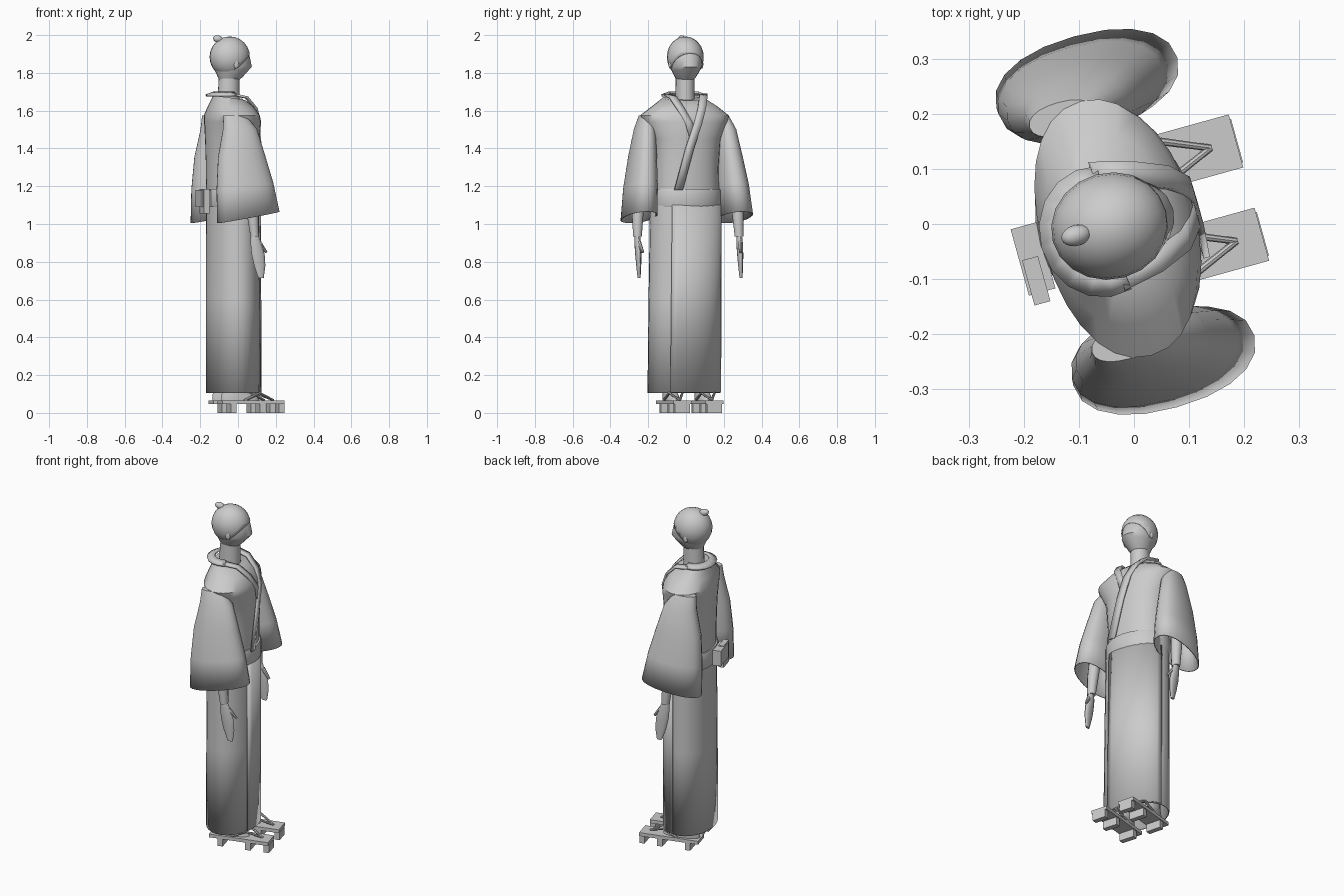
import bpy, bmesh, math
from mathutils import Matrix, Vector

# One flat colour for the whole figure
clay = bpy.data.materials.new("plain_grey")
clay.diffuse_color = (0.6, 0.6, 0.6, 1)

# The figure stands turned a little; parts are built facing +x, then placed
PLACE = Matrix.Translation((-0.03, 0, 0)) @ Matrix.Rotation(math.radians(15.5), 4, 'Z')


def finish(name, bm, thick=0.0, angle=40):
    bmesh.ops.recalc_face_normals(bm, faces=bm.faces[:])
    mesh = bpy.data.meshes.new(name)
    bm.to_mesh(mesh)
    bm.free()
    mesh.transform(PLACE)
    mesh.materials.append(clay)
    ob = bpy.data.objects.new(name, mesh)
    bpy.context.collection.objects.link(ob)
    if thick:
        mod = ob.modifiers.new("thickness", 'SOLIDIFY')
        mod.thickness = thick
        mod.offset = 0
    bpy.ops.object.select_all(action='DESELECT')
    ob.select_set(True)
    bpy.context.view_layer.objects.active = ob
    bpy.ops.object.shade_smooth_by_angle(angle=math.radians(angle))
    return ob


def loft(name, rings, n=20, power=2.0, arc=None, caps=(True, True), thick=0.0):
    """Rings are (z, centre x, centre y, radius x, radius y, slope of z along x)."""
    bm = bmesh.new()
    a0, a1 = arc or (0, 360)
    steps = n + 1 if arc else n
    rows = []
    for z, cx, cy, rx, ry, slope in rings:
        row = []
        for i in range(steps):
            a = math.radians(a0 + (a1 - a0) * i / n)
            c, s = math.cos(a), math.sin(a)
            x = rx * math.copysign(abs(c) ** (2 / power), c)
            y = ry * math.copysign(abs(s) ** (2 / power), s)
            row.append(bm.verts.new((cx + x, cy + y, z + slope * x)))
        rows.append(row)
    for lo, hi in zip(rows, rows[1:]):
        for i in range(n):
            j = (i + 1) % steps
            bm.faces.new((lo[i], lo[j], hi[j], hi[i]))
    if not arc:
        for row, cap in zip((rows[0], rows[-1]), caps):
            if cap:
                bm.faces.new(row)
    return finish(name, bm, thick)


def box(name, centre, size):
    bm = bmesh.new()
    bmesh.ops.create_cube(bm, size=1, matrix=Matrix.Translation(centre) @ Matrix.Diagonal((*size, 1)))
    return finish(name, bm)


def ball(name, centre, radii, tilt=0, cut=None):
    bm = bmesh.new()
    m = Matrix.Translation(centre) @ Matrix.Rotation(tilt, 4, 'Y') @ Matrix.Diagonal((*radii, 1))
    bmesh.ops.create_uvsphere(bm, u_segments=20, v_segments=12, radius=1, matrix=m)
    if cut:
        bmesh.ops.bisect_plane(bm, geom=bm.verts[:] + bm.edges[:] + bm.faces[:],
                               plane_co=cut[0], plane_no=cut[1], clear_inner=True)
    return finish(name, bm, 0.006 if cut else 0)


def rod(name, p, q, r1, r2):
    p, q = Vector(p), Vector(q)
    m = Matrix.Translation((p + q) / 2) @ (q - p).to_track_quat('Z', 'Y').to_matrix().to_4x4()
    bm = bmesh.new()
    bmesh.ops.create_cone(bm, cap_ends=True, segments=8, radius1=r1, radius2=r2,
                          depth=(q - p).length, matrix=m)
    return finish(name, bm)


def strip(name, path, width):
    bm = bmesh.new()
    rows = [[bm.verts.new((x, y + k * width / 2, z)) for k in (-1, 1)] for x, y, z in path]
    for a, b in zip(rows, rows[1:]):
        bm.faces.new((a[0], a[1], b[1], b[0]))
    return finish(name, bm, 0.012)


# Robe: skirt, overlapping front flap, torso
loft("skirt", [(0.105, 0, -0.012, 0.135, 0.193, 0), (0.6, 0, -0.008, 0.135, 0.191, 0),
               (1.12, 0, -0.004, 0.133, 0.188, 0)], n=28, caps=(False, True), thick=0.006)
loft("skirt_flap", [(0.108, 0.002, -0.012, 0.143, 0.198, 0), (1.1, 0.002, -0.004, 0.14, 0.193, 0)],
     n=10, arc=(-33, 75), thick=0.006)
loft("torso", [(1.1, 0, 0, 0.132, 0.178, 0), (1.3, 0, 0, 0.135, 0.174, 0),
               (1.45, 0, 0, 0.139, 0.185, 0), (1.54, 0, -0.005, 0.141, 0.228, 0),
               (1.575, -0.005, -0.007, 0.136, 0.24, 0), (1.62, -0.01, -0.005, 0.115, 0.18, 0),
               (1.665, -0.018, -0.005, 0.083, 0.115, -0.15)], n=28, power=2.15)

# Waist sash and the knot behind it
loft("sash", [(1.09, 0, 0, 0.143, 0.186, 0), (1.1, 0, 0, 0.147, 0.19, 0),
              (1.175, 0, 0, 0.147, 0.19, 0), (1.185, 0, 0, 0.143, 0.186, 0)], n=28)
box("knot", (-0.165, -0.02, 1.135), (0.05, 0.125, 0.09))
box("knot_tail", (-0.17, -0.06, 1.12), (0.03, 0.085, 0.13))

# Collar plate behind the neck and crossed lapels
loft("back_collar", [(1.695, -0.03, -0.005, 0.07, 0.08, 0), (1.68, -0.035, -0.005, 0.108, 0.118, 0)],
     n=10, arc=(75, 285), thick=0.012)
strip("inner_lapel", [(-0.02, -0.1, 1.685), (0.055, -0.085, 1.67), (0.112, -0.06, 1.61),
                      (0.138, -0.025, 1.54), (0.139, 0.0, 1.46)], 0.04)
strip("outer_lapel", [(-0.02, 0.1, 1.685), (0.055, 0.08, 1.67), (0.114, 0.055, 1.61),
                      (0.144, 0.025, 1.53), (0.145, -0.02, 1.4), (0.14, -0.08, 1.18)], 0.045)

# Neck, face, hair, bun
loft("neck", [(1.6, -0.02, 0, 0.062, 0.052, 0), (1.7, -0.02, 0, 0.058, 0.05, 0),
              (1.81, -0.016, 0, 0.055, 0.05, 0)], n=16)
loft("face", [(1.757, -0.02, 0, 0.05, 0.04, 0), (1.777, -0.012, 0, 0.066, 0.055, 0),
              (1.815, -0.003, 0, 0.092, 0.075, 0), (1.832, 0.001, 0, 0.104, 0.082, 0),
              (1.9, -0.008, 0, 0.098, 0.086, 0), (1.95, -0.016, 0, 0.07, 0.06, 0)])
ball("hair", (-0.014, 0, 1.884), (0.105, 0.094, 0.106), 0, ((0.01, 0, 1.83), (-0.68, 0, 0.73)))
ball("bun", (-0.078, 0, 1.979), (0.028, 0.019, 0.019), math.radians(15))

# Paired parts: s = -1 right, s = 1 left
for s, side in ((-1, "right"), (1, "left")):
    ball(side + "_ear", (-0.002, s * 0.087, 1.845), (0.014, 0.008, 0.022))
    loft(side + "_sleeve", [
        (1.572, -0.045, s * 0.212, 0.06, 0.028, 0), (1.5, -0.02, s * 0.222, 0.09, 0.05, 0.02),
        (1.36, -0.015, s * 0.235, 0.125, 0.066, 0.06), (1.2, 0.0, s * 0.25, 0.152, 0.08, 0.12),
        (1.035, 0.015, s * 0.262, 0.168, 0.085, 0.18)], power=2.2, caps=(True, False), thick=0.006)
    loft(side + "_forearm", [(1.25, 0.01, s * 0.265, 0.036, 0.036, 0),
                             (1.05, 0.035, s * 0.275, 0.031, 0.031, 0),
                             (0.935, 0.045, s * 0.279, 0.023, 0.024, 0)], n=12)
    loft(side + "_hand", [(0.945, 0.044, s * 0.28, 0.02, 0.014, 0), (0.9, 0.052, s * 0.28, 0.03, 0.016, 0),
                          (0.84, 0.064, s * 0.28, 0.036, 0.014, 0), (0.78, 0.073, s * 0.28, 0.031, 0.011, 0),
                          (0.715, 0.08, s * 0.28, 0.015, 0.007, 0)], n=12)
    rod(side + "_thumb", (0.07, s * 0.278, 0.905), (0.112, s * 0.268, 0.85), 0.012, 0.007)
    # Raised wooden sandal with two cross bars and a forked strap
    y = s * 0.088
    box(side + "_sandal_board", (0.078, y, 0.056), (0.34, 0.1, 0.02))
    box(side + "_front_bar", (0.235, y, 0.023), (0.03, 0.082, 0.046))
    box(side + "_middle_bar", (0.13, y, 0.023), (0.03, 0.09, 0.046))
    box(side + "_heel_bar", (-0.03, y, 0.023), (0.03, 0.09, 0.046))
    loft(side + "_foot", [(0.066, 0.02, y, 0.105, 0.036, 0), (0.09, 0.015, y, 0.1, 0.038, -0.05),
                          (0.12, -0.01, y, 0.06, 0.034, -0.1), (0.2, -0.02, y, 0.04, 0.034, 0)], n=16)
    for k, edge in ((-1, "a"), (1, "b")):
        rod(f"{side}_strap_{edge}", (0.2, y, 0.068), (0.115, y + k * 0.036, 0.105), 0.006, 0.007)
        rod(f"{side}_strap_{edge}_rear", (0.115, y + k * 0.036, 0.105), (0.03, y + k * 0.044, 0.066), 0.007, 0.007)
